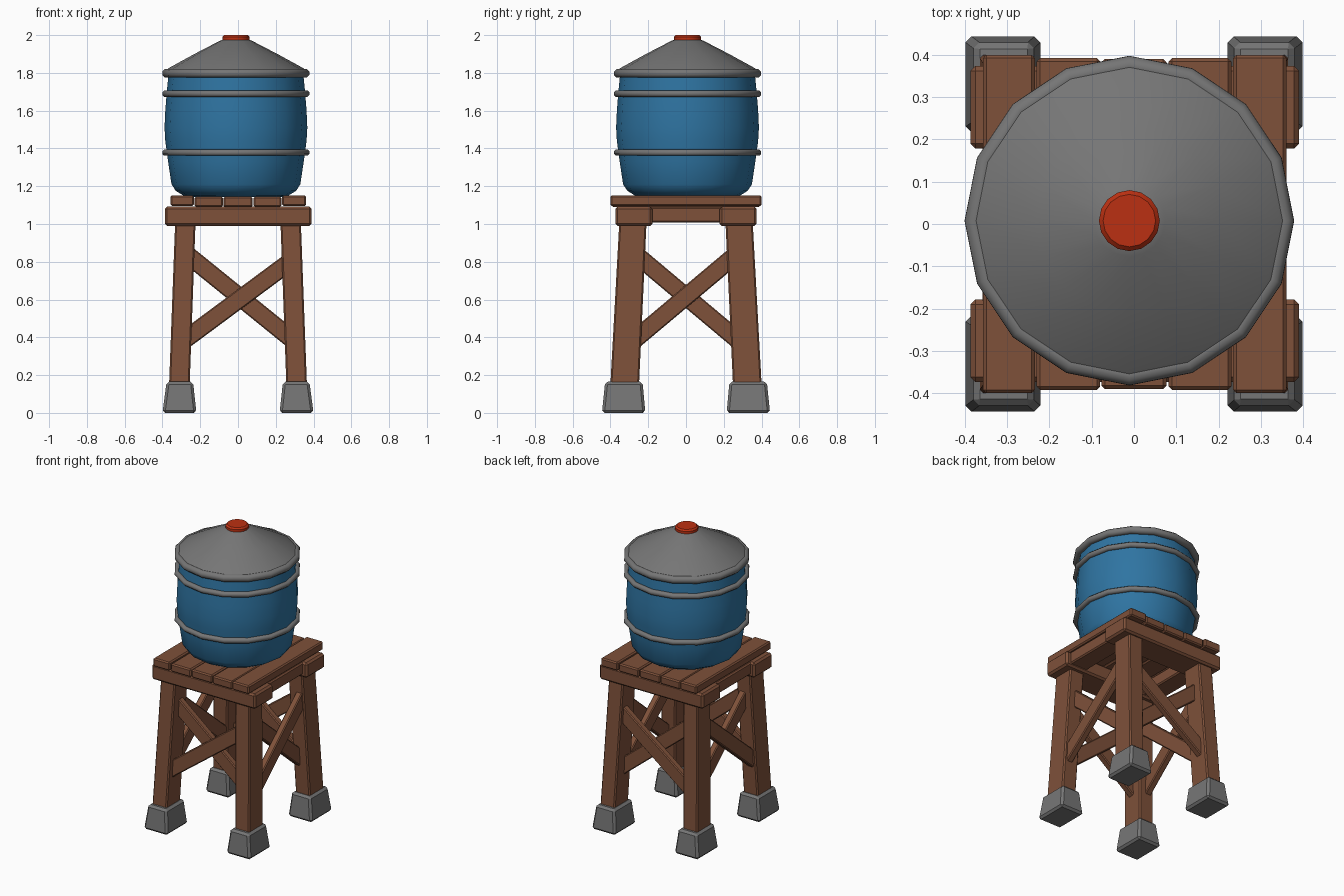
import bpy, bmesh, math
from mathutils import Vector

if "Cube" in bpy.data.objects:
    bpy.data.objects.remove(bpy.data.objects["Cube"])

CX, CY = -0.011, 0.008   # tank axis, slightly off centre


def material(name, rgb):
    m = bpy.data.materials.new(name)
    m.diffuse_color = (*rgb, 1)
    m.use_nodes = True
    m.node_tree.nodes["Principled BSDF"].inputs["Base Color"].default_value = m.diffuse_color
    return m


WOOD = material("brown wood", (0.21, 0.082, 0.042))
GREY = material("grey metal and stone", (0.18, 0.18, 0.18))
BLUE = material("blue tank", (0.028, 0.175, 0.36))
RED = material("red cap", (0.5, 0.03, 0.006))


def make(name, bm, mat, bevel=0.0, smooth=None):
    bmesh.ops.recalc_face_normals(bm, faces=bm.faces)
    me = bpy.data.meshes.new(name)
    bm.to_mesh(me)
    bm.free()
    me.materials.append(mat)
    ob = bpy.data.objects.new(name, me)
    bpy.context.collection.objects.link(ob)
    if bevel:
        b = ob.modifiers.new("bevel", 'BEVEL')
        b.width, b.segments = bevel, 1
    if smooth:
        bpy.ops.object.select_all(action='DESELECT')
        ob.select_set(True)
        bpy.context.view_layer.objects.active = ob
        bpy.ops.object.shade_smooth_by_angle(angle=math.radians(smooth))
    return ob


def frustum(name, low, high, mat, bevel):
    """Block between two level rectangles, each (x0, x1, y0, y1, z)."""
    bm = bmesh.new()
    rings = []
    for x0, x1, y0, y1, z in (low, high):
        rings.append([bm.verts.new(p) for p in
                      ((x0, y0, z), (x1, y0, z), (x1, y1, z), (x0, y1, z))])
    a, b = rings
    bm.faces.new(a[::-1])
    bm.faces.new(b)
    for i in range(4):
        j = (i + 1) % 4
        bm.faces.new((a[i], a[j], b[j], b[i]))
    return make(name, bm, mat, bevel)


def box(name, x0, x1, y0, y1, z0, z1, bevel=0.01):
    return frustum(name, (x0, x1, y0, y1, z0), (x0, x1, y0, y1, z1), WOOD, bevel)


def brace(name, a, b, normal, width=0.095, thick=0.045):
    """Plank from a to b lying in the plane with the given normal."""
    a, b, n = Vector(a), Vector(b), Vector(normal)
    side = (b - a).normalized().cross(n) * width / 2
    n = n * thick / 2
    bm = bmesh.new()
    ends = [[bm.verts.new(p + s * side + t * n)
             for s, t in ((-1, -1), (1, -1), (1, 1), (-1, 1))] for p in (a, b)]
    bm.faces.new(ends[0])
    bm.faces.new(ends[1])
    for i in range(4):
        j = (i + 1) % 4
        bm.faces.new((ends[0][i], ends[0][j], ends[1][j], ends[1][i]))
    make(name, bm, WOOD, 0.006)


def lathe(name, profile, mat, sides=16, closed=False, smooth=40):
    """Spin (radius, z) points about the tank axis."""
    bm = bmesh.new()
    rings = []
    for r, z in profile:
        rings.append([bm.verts.new((CX + r * math.cos(2 * math.pi * i / sides),
                                    CY + r * math.sin(2 * math.pi * i / sides), z))
                      for i in range(sides)])
    pairs = list(zip(rings, rings[1:]))
    if closed:
        pairs.append((rings[-1], rings[0]))
    else:
        bm.faces.new(rings[0][::-1])
        bm.faces.new(rings[-1])
    for a, b in pairs:
        for i in range(sides):
            j = (i + 1) % sides
            bm.faces.new((a[i], a[j], b[j], b[i]))
    return make(name, bm, mat, 0, smooth)


def hoop(name, z, r, t, sides=16):
    pts = [(r + t * math.cos(k * math.pi / 4 + math.pi / 8),
            z + t * math.sin(k * math.pi / 4 + math.pi / 8)) for k in range(8)]
    lathe(name, pts, GREY, sides, True, 50)


# Stone feet and leaning legs
for sx, xn in ((-1, "left"), (1, "right")):
    for sy, yn in ((-1, "front"), (1, "back")):
        def rect(x0, x1, y0, y1, z):
            xs, ys = sorted((sx * x0, sx * x1)), sorted((sy * y0, sy * y1))
            return (*xs, *ys, z)
        frustum(f"{yn}_{xn}_foot", rect(0.22, 0.40, 0.215, 0.445, 0),
                rect(0.238, 0.378, 0.23, 0.428, 0.165), GREY, 0.014)
        frustum(f"{yn}_{xn}_leg", rect(0.257, 0.366, 0.25, 0.402, 0.12),
                rect(0.224, 0.332, 0.208, 0.352, 1.03), WOOD, 0.008)

# Crossed braces on all four sides
for s, n in ((-1, "front"), (1, "back")):
    brace(f"{n}_outer_brace", (-0.285, s * 0.325, 0.385), (0.275, s * 0.315, 0.80), (0, 1, 0))
    brace(f"{n}_inner_brace", (-0.265, s * 0.28, 0.835), (0.285, s * 0.285, 0.39), (0, 1, 0))
for s, n in ((-1, "left"), (1, "right")):
    brace(f"{n}_outer_brace", (s * 0.315, -0.275, 0.385), (s * 0.305, 0.255, 0.83), (1, 0, 0))
    brace(f"{n}_inner_brace", (s * 0.27, -0.255, 0.83), (s * 0.275, 0.275, 0.385), (1, 0, 0))

# Frame beams under the deck
for s, n in ((-1, "front"), (1, "back")):
    y0, y1 = sorted((s * 0.178, s * 0.374))
    box(f"{n}_beam", -0.387, 0.39, y0, y1, 0.99, 1.092, 0.012)
for s, n in ((-1, "left"), (1, "right")):
    x0, x1 = sorted((s * 0.225, s * 0.358))
    box(f"{n}_beam", x0, x1, -0.2, 0.2, 1.008, 1.09, 0.008)

# Deck planks
for i, (x0, x1, y, z0, z1) in enumerate((
        (-0.357, -0.234, 0.40, 1.095, 1.152), (-0.23, -0.08, 0.392, 1.09, 1.145),
        (-0.077, 0.077, 0.39, 1.09, 1.145), (0.082, 0.23, 0.392, 1.09, 1.145),
        (0.234, 0.36, 0.40, 1.095, 1.152))):
    box(f"deck_plank_{i + 1}", x0, x1, -y, y, z0, z1, 0.008)

# Bulging barrel
lathe("tank", [(0.24, 1.143), (0.28, 1.152), (0.318, 1.175), (0.341, 1.21), (0.359, 1.33),
               (0.374, 1.44), (0.378, 1.51), (0.374, 1.6), (0.366, 1.7), (0.357, 1.79)], BLUE)
hoop("lower_hoop", 1.378, 0.373, 0.018)
hoop("upper_hoop", 1.69, 0.373, 0.018)

# Conical roof with rolled rim and cap
lathe("roof", [(0.365, 1.785), (0.375, 1.81), (0.355, 1.826), (0.22, 1.9), (0.085, 1.97),
               (0.06, 1.978)], GREY)
hoop("roof_rim", 1.798, 0.367, 0.024)
lathe("roof_cap", [(0.066, 1.965), (0.072, 1.973), (0.072, 1.99), (0.062, 2.0)], RED, 16, False, 30)
